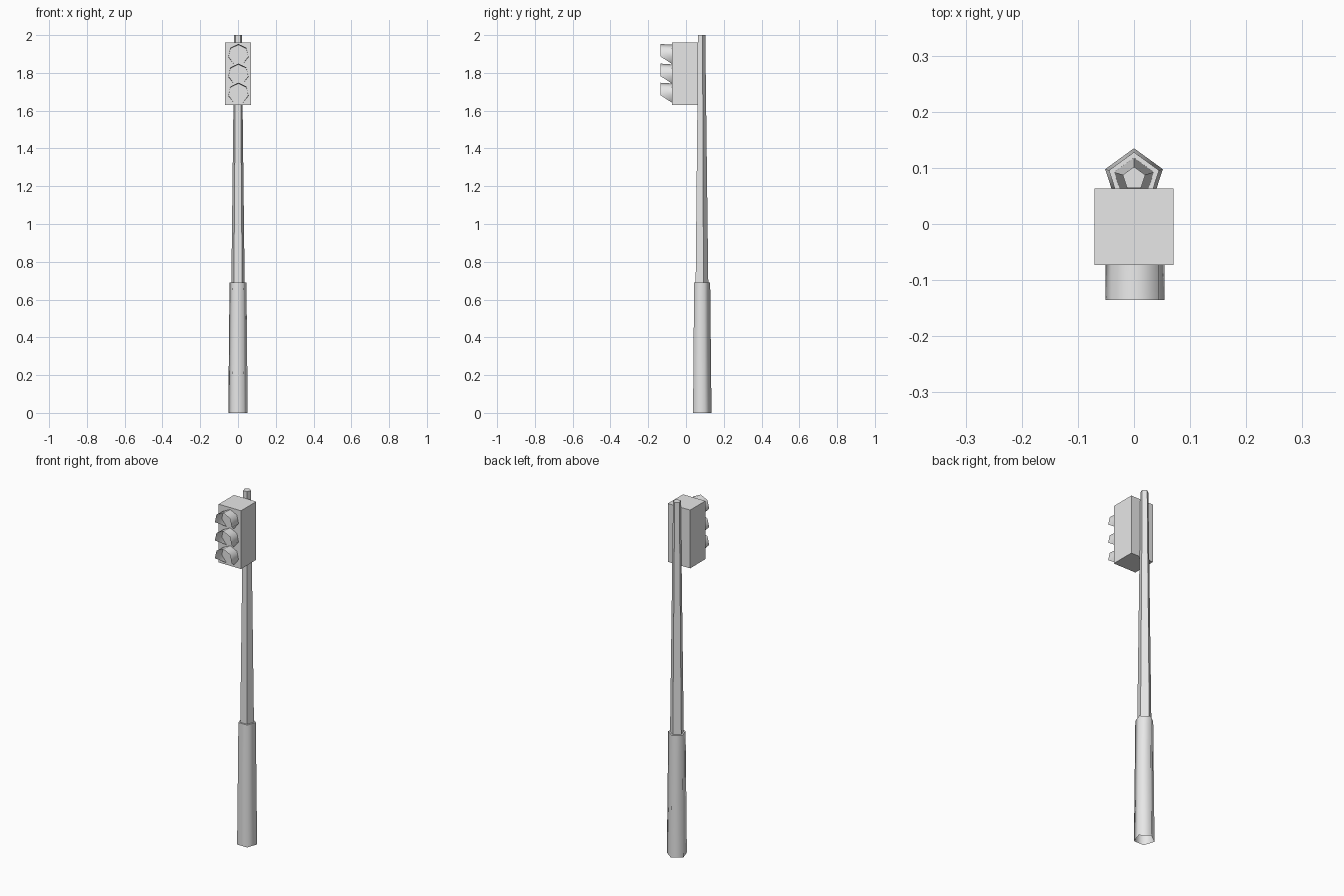
import bpy, bmesh, math

cube = bpy.data.objects.get("Cube")
if cube:
    bpy.data.objects.remove(cube, do_unlink=True)

grey = bpy.data.materials.new("light grey metal")
colour = (0.8, 0.8, 0.8, 1)
grey.diffuse_color = colour
grey.use_nodes = True
grey.node_tree.nodes["Principled BSDF"].inputs["Base Color"].default_value = colour

POLE_Y = 0.081


def finish(name, bm):
    mesh = bpy.data.meshes.new(name)
    bm.to_mesh(mesh)
    bm.free()
    mesh.materials.append(grey)
    obj = bpy.data.objects.new(name, mesh)
    bpy.context.collection.objects.link(obj)
    return obj


def pentagon_tube(name, sections, smooth):
    """Five-sided tapered tube, open below and capped on top."""
    bm = bmesh.new()
    rings = []
    for radius, z in sections:
        angles = [math.pi / 2 + i * math.tau / 5 for i in range(5)]
        rings.append([bm.verts.new((radius * math.cos(a), POLE_Y + radius * math.sin(a), z))
                      for a in angles])
    for low, high in zip(rings, rings[1:]):
        for i in range(5):
            j = (i + 1) % 5
            bm.faces.new((low[i], low[j], high[j], high[i])).smooth = smooth
    cap = bm.faces.new(rings[-1])
    for edge in cap.edges:
        edge.smooth = False
    return finish(name, bm)


# Pole in two stages
pentagon_tube("pole_base", [(0.054, 0), (0.047, 0.69)], True)
pentagon_tube("upper_pole", [(0.037, 0.69), (0.021, 2.0)], False)

# Signal housing
bm = bmesh.new()
bmesh.ops.create_cube(bm, size=1)
bmesh.ops.scale(bm, vec=(0.14, 0.136, 0.33), verts=bm.verts)
bmesh.ops.translate(bm, vec=(0, -0.005, 1.795), verts=bm.verts)
finish("signal_housing", bm)


# Hoods: seven-sided shells, open underneath, with slanted lower ends
def hood(name, z):
    bm = bmesh.new()
    radius = 0.054

    def point(step, y, drop):
        a = math.pi / 2 + step * math.tau / 7
        return bm.verts.new((0.002 + radius * math.cos(a), y, z - drop + radius * math.sin(a)))

    back = [point(s, -0.073, 0.004) for s in range(-3, 4)]
    front = [point(s, -0.135, 0) for s in range(-2, 3)]
    for i in range(4):
        bm.faces.new((back[i + 1], front[i], front[i + 1], back[i + 2]))
    bm.faces.new((back[0], front[0], back[1]))
    bm.faces.new((back[5], front[4], back[6]))
    for face in bm.faces:
        face.smooth = True
    bmesh.ops.recalc_face_normals(bm, faces=bm.faces)
    # Keep the shell facing outwards
    if sum(f.normal.z for f in bm.faces) < 0:
        bmesh.ops.reverse_faces(bm, faces=bm.faces)
    finish(name, bm)


for name, z in (("top_hood", 1.899), ("middle_hood", 1.795), ("bottom_hood", 1.694)):
    hood(name, z)
